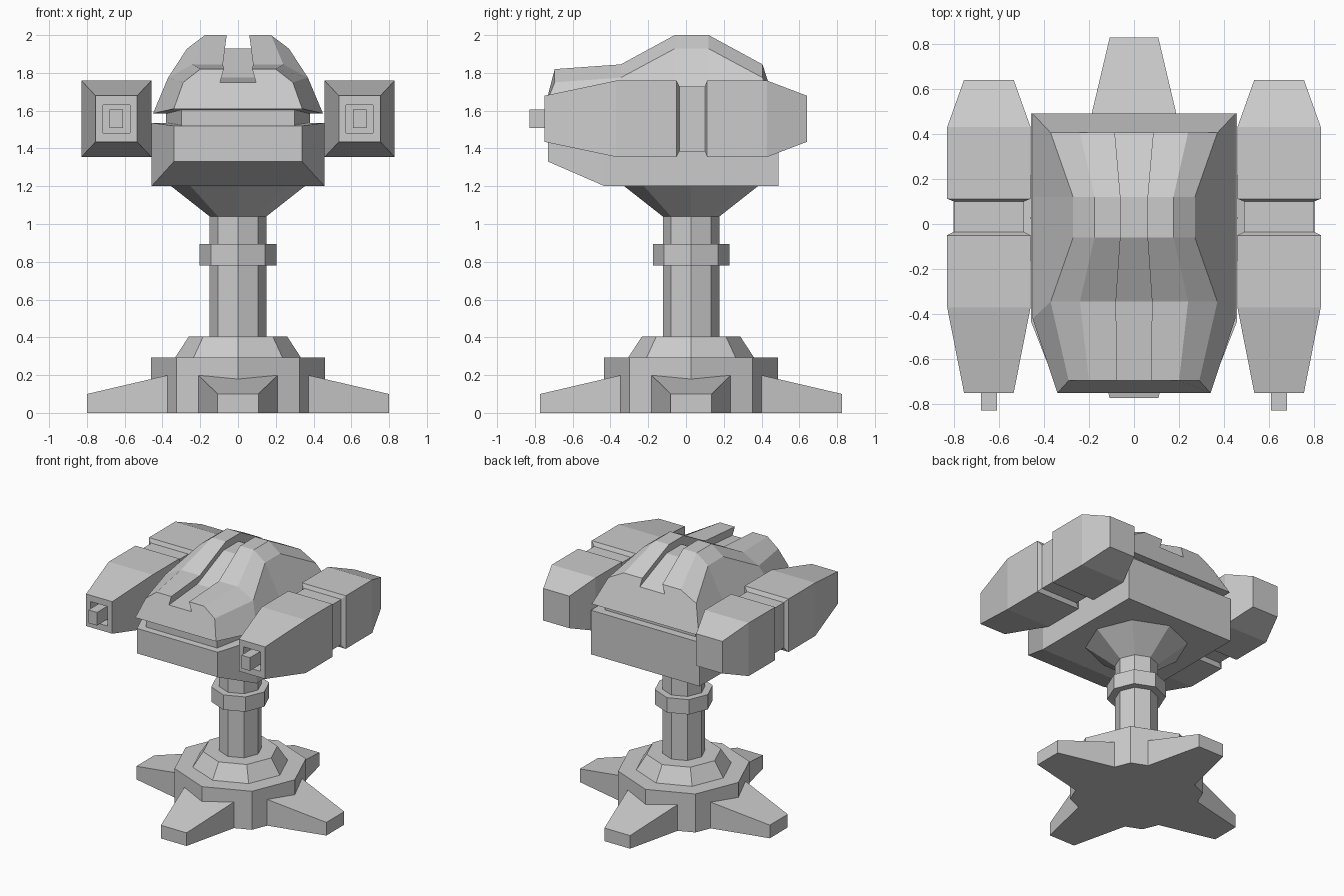
import bpy, bmesh, math
from mathutils import Matrix, Vector

if "Cube" in bpy.data.objects:
    bpy.data.objects.remove(bpy.data.objects["Cube"])

CY = 0.027  # y of the pedestal axis


def loft(name, rings, matrix=Matrix()):
    """Skin a list of equal-length point rings and cap both ends."""
    bm = bmesh.new()
    loops = [[bm.verts.new(matrix @ Vector(p)) for p in r] for r in rings]
    n = len(loops[0])
    for a, b in zip(loops, loops[1:]):
        for i in range(n):
            j = (i + 1) % n
            bm.faces.new((a[i], a[j], b[j], b[i]))
    bm.faces.new(loops[0])
    bm.faces.new(loops[-1][::-1])
    bmesh.ops.recalc_face_normals(bm, faces=bm.faces)
    me = bpy.data.meshes.new(name)
    bm.to_mesh(me)
    bm.free()
    ob = bpy.data.objects.new(name, me)
    bpy.context.collection.objects.link(ob)
    return ob


def octagon(r, z):
    return [(r * math.cos(k * math.pi / 4), CY + r * math.sin(k * math.pi / 4), z)
            for k in range(8)]


def rect(y, hx, z0, z1, cx=0):
    return [(cx - hx, y, z0), (cx + hx, y, z0), (cx + hx, y, z1), (cx - hx, y, z1)]


# Pedestal: eight-sided stacked parts
loft("base_hub", [octagon(0.46, 0), octagon(0.46, 0.293)])
loft("base_collar", [octagon(0.335, 0.29), octagon(0.26, 0.405)])
loft("column", [octagon(0.15, 0.38), octagon(0.15, 1.06)])
loft("column_ring", [octagon(0.203, 0.78), octagon(0.203, 0.893)])
loft("turret_mount", [octagon(0.15, 1.04), octagon(0.36, 1.205)])

# Four tapered feet
for k, side in enumerate(("back", "left", "front", "right")):
    m = Matrix.Translation((0, CY, 0)) @ Matrix.Rotation(k * math.pi / 2, 4, 'Z')
    loft(side + "_foot", [rect(0.25, 0.238, 0, 0.228), rect(0.80, 0.108, 0, 0.10)], m)

# Lower hull with a tapered nose, and the recessed strip above it
loft("lower_hull", [rect(0.49, 0.458, 1.2, 1.535), rect(-0.43, 0.458, 1.2, 1.535),
                    rect(-0.73, 0.34, 1.33, 1.52)])
loft("hull_neck", [rect(0.43, 0.38, 1.5, 1.62), rect(-0.40, 0.38, 1.5, 1.62),
                   rect(-0.68, 0.30, 1.5, 1.63)])


# Upper shell: arched cross-sections with an undercut groove along the top
def shell_ring(yb, xb, zb, y, xs, zs, xt, zt, xg):
    half = [(xb, yb, zb), (xs, y, zs), (xt, y, zt), (xg, y, zt), (xg + 0.02, y, zs)]
    return half + [(-x, yy, z) for x, yy, z in reversed(half)]


loft("upper_shell", [
    shell_ring(0.49, 0.45, 1.585, 0.405, 0.37, 1.775, 0.24, 1.845, 0.085),
    shell_ring(0.12, 0.45, 1.585, 0.12, 0.27, 1.928, 0.175, 2.0, 0.06),
    shell_ring(-0.06, 0.45, 1.585, -0.06, 0.27, 1.928, 0.175, 2.0, 0.06),
    shell_ring(-0.42, 0.45, 1.585, -0.345, 0.37, 1.775, 0.24, 1.845, 0.08),
    shell_ring(-0.75, 0.34, 1.61, -0.695, 0.29, 1.75, 0.20, 1.82, 0.075)])

# Side gun pods: (y, half width, half height) from back to front,
# with a sunken band in the middle and a square muzzle recess
POD = [(0.64, 0.11, 0.122), (0.43, 0.185, 0.202), (0.112, 0.185, 0.202),
       (0.10, 0.155, 0.172), (-0.035, 0.155, 0.172), (-0.05, 0.185, 0.202),
       (-0.37, 0.185, 0.202), (-0.75, 0.11, 0.122), (-0.75, 0.072, 0.074),
       (-0.67, 0.072, 0.074)]
PZ = 1.557
for s, side in ((-1, "left"), (1, "right")):
    cx = s * 0.644
    loft(side + "_gun_pod", [rect(y, hx, PZ - hz, PZ + hz, cx) for y, hx, hz in POD])
    loft(side + "_gun_barrel", [rect(y, 0.036, PZ - 0.05, PZ + 0.05, cx)
                                for y in (-0.66, -0.828)])
